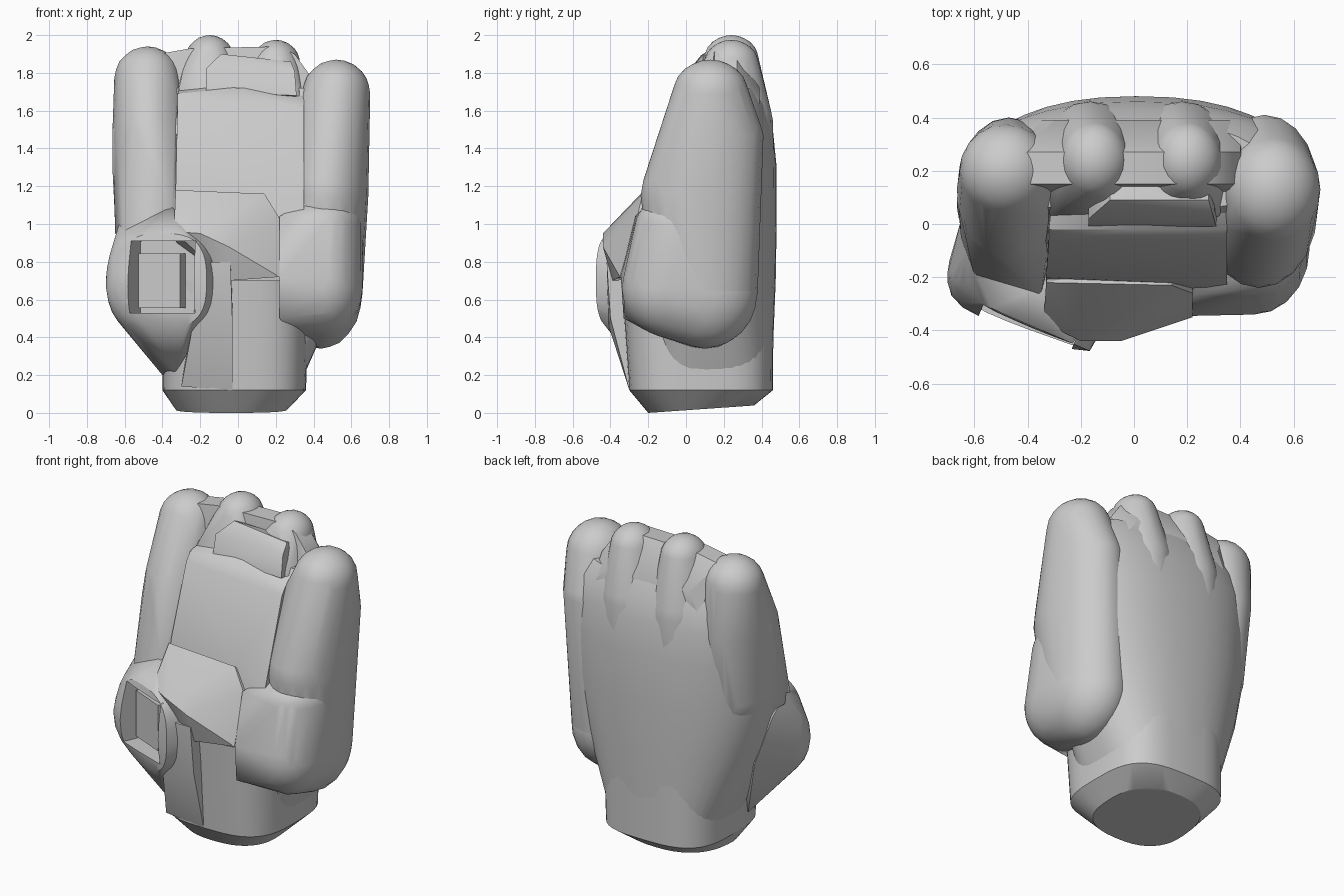
import bpy, bmesh, math
from mathutils import Matrix, Vector

if "Cube" in bpy.data.objects:
    bpy.data.objects.remove(bpy.data.objects["Cube"])

grey = bpy.data.materials.new("light_grey")
grey.diffuse_color = (0.6, 0.6, 0.6, 1)
grey.use_nodes = True
grey.node_tree.nodes["Principled BSDF"].inputs["Base Color"].default_value = grey.diffuse_color


def ring(x0, x1, yf, yc, yb, z, n=2.3, tilt=0.0, steps=40):
    """Rounded cross-section with its own front and back depth."""
    pts = []
    for i in range(steps):
        a = 2 * math.pi * i / steps
        c, s = math.cos(a), math.sin(a)
        u = math.copysign(abs(c) ** (2 / n), c)
        v = math.copysign(abs(s) ** (2 / n), s)
        y = yc + v * ((yb - yc) if v > 0 else (yc - yf))
        pts.append(((x0 + x1) / 2 + u * (x1 - x0) / 2, y, z + tilt * (y - yf)))
    return pts


def hull(name, blobs=(), points=()):
    """Convex skin around ellipsoids (x,y,z,rx,ry,rz) and loose points."""
    cloud = [Vector(p) for p in points]
    for x, y, z, rx, ry, rz in blobs:
        tmp = bmesh.new()
        m = Matrix.Translation((x, y, z)) @ Matrix.Diagonal((rx, ry, rz, 1))
        bmesh.ops.create_icosphere(tmp, subdivisions=3, radius=1, matrix=m)
        cloud += [v.co.copy() for v in tmp.verts]
        tmp.free()
    bm = bmesh.new()
    for p in cloud:
        bm.verts.new(p)
    bmesh.ops.convex_hull(bm, input=bm.verts[:])
    loose = [v for v in bm.verts if not v.link_faces]
    bmesh.ops.delete(bm, geom=loose, context='VERTS')
    bmesh.ops.recalc_face_normals(bm, faces=bm.faces[:])
    me = bpy.data.meshes.new(name)
    bm.to_mesh(me)
    bm.free()
    ob = bpy.data.objects.new(name, me)
    bpy.context.collection.objects.link(ob)
    me.materials.append(grey)
    return ob


def slanted_box(name, centre, size, angle):
    m = Matrix.Translation(centre) @ Matrix.Rotation(angle, 4, 'Z')
    pts = [m @ Vector((a * size[0] / 2, b * size[1] / 2, c * size[2] / 2))
           for a in (-1, 1) for b in (-1, 1) for c in (-1, 1)]
    return hull(name, points=pts)


# wrist stump with chamfered, slightly tilted base
hull("wrist", points=ring(-.33, .26, -.2, .05, .36, 0, 2.5, .07)
     + ring(-.4, .36, -.3, .08, .46, .12, 3.2)
     + ring(-.4, .38, -.34, .08, .465, .7, 3.2))

# back of the hand
hull("hand_body", points=ring(-.38, .35, -.2, .1, .455, .2, 2.8)
     + ring(-.58, .57, -.22, .07, .475, .7)
     + ring(-.65, .66, -.22, .05, .48, 1.0)
     + ring(-.665, .69, -.14, .06, .48, 1.3)
     + ring(-.665, .69, -.08, .09, .46, 1.5)
     + ring(-.62, .64, 0, .12, .43, 1.63)
     + ring(-.54, .53, .05, .15, .39, 1.72))

# four fingers
hull("index_finger",
     [(-.48, .2, 1.77, .175, .175, .17), (-.47, .13, 1.48, .195, .27, .17),
      (-.46, .1, 1.05, .19, .25, .2)],
     [(-.46, -.17, 1.35), (-.35, -.27, 1.05), (-.33, .02, 1.7), (-.33, -.12, 1.35),
      (-.63, -.06, 1.35), (-.65, -.05, .95), (-.6, -.2, .9), (-.35, -.28, .95)])
for name, x, z, low in (("middle_finger", -.15, 1.87, -.165), ("ring_finger", .2, 1.845, .18)):
    hull(name, [(x, .24, z, .13, .145, .13), (low, .23, 1.55, .2, .23, .2),
                (low, .23, 1.3, .17, .235, .2)],
         [(low - .15, .03, 1.7), (low + .14, .03, 1.7)])
hull("little_finger",
     [(.52, .13, 1.69, .18, .2, .18), (.49, .14, 1.47, .2, .27, .18),
      (.47, .06, 1.15, .22, .3, .3), (.44, .1, .65, .22, .28, .3)],
     [(.35, -.02, 1.65)])

# padded heel of the palm below the little finger
hull("palm_heel",
     [(.45, -.09, .66, .21, .25, .26), (.44, .1, .64, .22, .28, .3),
      (.46, -.02, 1.0, .2, .25, .15)],
     [(.22, -.345, .72), (.22, -.27, 1.04), (.22, -.33, .5), (.42, -.25, 1.05), (.22, 0, .5)])

# web joining the knuckles
hull("knuckle_web", points=[(x, y, z) for x, z in
     ((-.42, 1.9), (-.25, 1.93), (.22, 1.94), (.3, 1.9), (.4, 1.76)) for y in (.15, .27)]
     + [(x, .39, z) for x, z in ((-.36, 1.6), (-.3, 1.74), (.3, 1.72), (.4, 1.58))]
     + [(-.42, .1, 1.6), (.45, .1, 1.55)])

# folded finger segments and the step above them
hull("folded_fingers", points=[
    (-.33, -.2, 1.19), (.14, -.22, 1.16), (.35, -.22, 1.1), (-.32, -.06, 1.64), (.35, -.06, 1.6),
    (-.32, -.02, 1.69), (0, -.02, 1.72), (.35, -.02, 1.65), (-.3, .15, 1.74), (.34, .15, 1.72),
    (-.33, .1, 1.0), (.35, .1, 1.0), (-.33, -.22, 1.0), (.35, -.25, 1.0)])
hull("folded_step", points=[
    (-.17, -.01, 1.7), (.31, -.01, 1.68), (-.17, .02, 1.82), (.3, .02, 1.81),
    (-.09, .09, 1.9), (.28, .09, 1.86), (-.09, .2, 1.85), (.28, .2, 1.84),
    (-.17, .2, 1.65), (.31, .2, 1.65)])

# palm ridge running from the thumb to the little finger
hull("palm_ridge", points=[
    (-.33, -.22, 1.18), (.14, -.23, 1.16), (.22, -.26, 1.03), (.22, -.35, .72),
    (-.05, -.44, .88), (-.2, -.44, .95), (-.34, -.37, .96), (-.05, -.39, .7),
    (-.3, -.1, .8), (.22, -.1, .72), (.22, -.1, 1.03)])

# thumb base running down to the wrist
hull("thumb_base", points=[
    (-.03, -.4, .5), (-.03, -.3, .12), (-.3, -.29, .14), (-.24, -.41, .46),
    (-.04, -.42, .8), (-.17, -.42, .8), (-.2, -.1, .8), (-.03, -.1, .8),
    (-.3, -.1, .15), (-.03, -.1, .12)])

# thumb with a slanted rim around a square recess
slant = -math.radians(23.6)
rim = [(-.4 + u * math.cos(slant), -.375 + u * math.sin(slant), z)
       for u, z, _ in ((p[0], .7 + p[1], 0) for p in ring(-.255, .255, -.25, 0, .25, 0, 2.9))]
thumb = hull("thumb",
             [(-.4, -.22, .67, .3, .16, .29), (-.23, -.28, .69, .14, .19, .27),
              (-.57, -.18, .7, .13, .13, .25)],
             rim + [(-.4, -.05, .2), (-.33, -.24, .22), (-.64, .05, .9), (-.36, -.24, 1.1),
                    (-.63, -.1, 1.0), (-.55, .1, .6)])
cutter = slanted_box("recess_cutter", (-.41, -.41, .72), (.37, .32, .38), slant)
cutter.hide_render = True
mod = thumb.modifiers.new("recess", 'BOOLEAN')
mod.operation = 'DIFFERENCE'
mod.solver = 'EXACT'
mod.object = cutter
bpy.context.view_layer.objects.active = thumb
bpy.ops.object.modifier_apply(modifier="recess")
bpy.data.objects.remove(cutter)
slanted_box("recess_block", (-.39, -.25, .7), (.24, .14, .29), slant)

# smooth shading with crisp folds
bpy.ops.object.select_all(action='DESELECT')
for ob in bpy.context.collection.objects:
    ob.select_set(True)
bpy.context.view_layer.objects.active = thumb
bpy.ops.object.shade_smooth_by_angle(angle=math.radians(30))
